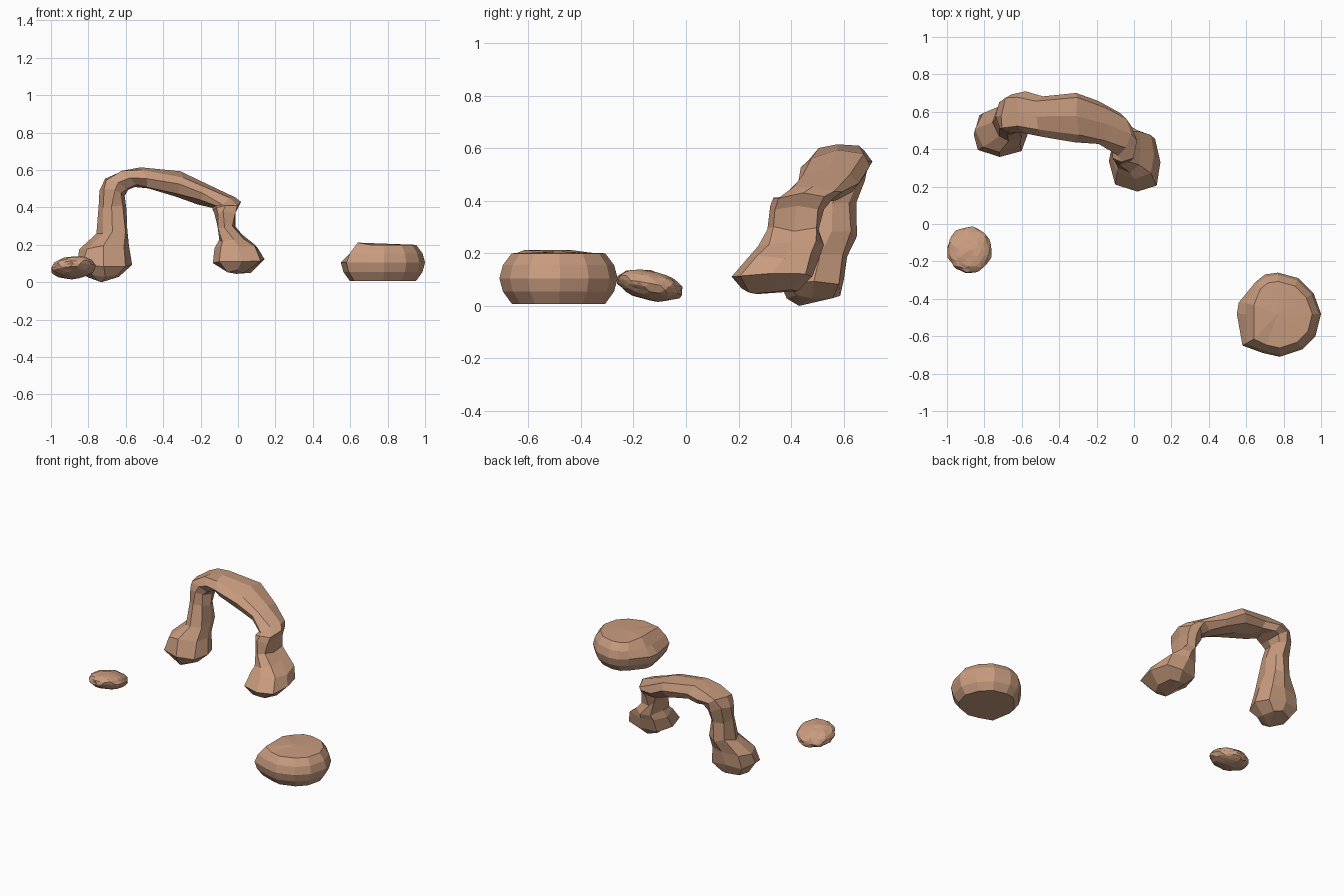
import bpy
import bmesh
import math
import random
from mathutils import Vector

random.seed(4)

cube = bpy.data.objects.get("Cube")
if cube:
    bpy.data.objects.remove(cube)

# One sandstone colour for every rock
stone = bpy.data.materials.new("sandstone")
stone.use_nodes = True
color = (0.58, 0.33, 0.21, 1)
stone.diffuse_color = color
shader = stone.node_tree.nodes["Principled BSDF"]
shader.inputs["Base Color"].default_value = color
shader.inputs["Roughness"].default_value = 0.9


def finish(name, bm):
    """Turn a bmesh into a flat shaded stone object."""
    bmesh.ops.recalc_face_normals(bm, faces=bm.faces)
    mesh = bpy.data.meshes.new(name)
    bm.to_mesh(mesh)
    bm.free()
    mesh.materials.append(stone)
    obj = bpy.data.objects.new(name, mesh)
    bpy.context.collection.objects.link(obj)
    return obj


def bridge(bm, lower, upper):
    """Join two rings of vertices with quads."""
    count = len(lower)
    for i in range(count):
        j = (i + 1) % count
        bm.faces.new((lower[i], lower[j], upper[j], upper[i]))


def fan(bm, ring, tip):
    """Close a ring with triangles that meet at a tip."""
    pole = bm.verts.new(tip)
    for i, vert in enumerate(ring):
        bm.faces.new((vert, ring[(i + 1) % len(ring)], pole))


def jitter(amount):
    return Vector([random.uniform(-amount, amount) for _ in range(3)])


# Natural arch: outer x, outer z, inner x, inner z, front y, back y
arch_sections = [
    (-.80, .03, -.63, .035, .39, .58),
    (-.865, .10, -.575, .085, .36, .61),
    (-.84, .18, -.58, .20, .39, .62),
    (-.75, .27, -.59, .28, .45, .64),
    (-.735, .40, -.60, .40, .48, .65),
    (-.735, .50, -.60, .47, .48, .68),
    (-.71, .56, -.59, .50, .48, .69),
    (-.63, .60, -.54, .51, .49, .70),
    (-.52, .625, -.47, .495, .47, .68),
    (-.30, .585, -.33, .465, .44, .71),
    (-.15, .52, -.22, .42, .42, .65),
    (-.02, .45, -.14, .40, .37, .60),
    (.01, .42, -.14, .385, .33, .55),
    (-.01, .37, -.13, .37, .31, .53),
    (-.01, .29, -.115, .30, .32, .51),
    (.04, .24, -.10, .22, .28, .52),
    (.11, .19, -.125, .19, .23, .52),
    (.15, .115, -.13, .10, .165, .49),
    (.06, .06, -.08, .065, .21, .43),
]


def build_arch(sides=8):
    bm = bmesh.new()
    rings = []
    for ox, oz, ix, iz, front, back in arch_sections:
        outer = Vector((ox, 0, oz))
        inner = Vector((ix, 0, iz))
        middle = (outer + inner) / 2 + Vector((0, (front + back) / 2, 0))
        across = (outer - inner) / 2
        depth = Vector((0, (back - front) / 2, 0))
        ring = []
        for i in range(sides):
            angle = math.tau * i / sides
            corner = 1.08 if i % 2 else 1.0
            offset = across * math.cos(angle) + depth * math.sin(angle)
            ring.append(bm.verts.new(middle + offset * corner + jitter(.011)))
        rings.append(ring)
    for lower, upper in zip(rings, rings[1:]):
        bridge(bm, lower, upper)
    fan(bm, rings[0], (-.73, .43, 0))
    fan(bm, rings[-1], (-.01, .27, .045))
    return finish("rock_arch", bm)


# Large boulder: widest outline seen from above
boulder_outline = [
    (.58, -.65), (.55, -.48), (.56, -.42), (.65, -.31), (.70, -.27),
    (.77, -.26), (.88, -.29), (.96, -.37), (1.0, -.48), (.97, -.60),
    (.90, -.67), (.78, -.71), (.69, -.69),
]


def build_boulder():
    bm = bmesh.new()
    center = Vector((.775, -.485))
    rings = []
    for z, scale in ((.008, .79), (.055, .94), (.105, 1), (.155, .94), (.20, .79)):
        # The left side is cut by a sloping face above the widest point
        cut = .55 + max(0, z - .105) * .95
        ring = []
        for point in boulder_outline:
            x, y = center + (Vector(point) - center) * scale
            rise = .012 if z > .19 and x < .66 else 0
            ring.append(bm.verts.new((max(x, cut), y, z + rise)))
        rings.append(ring)
    for lower, upper in zip(rings, rings[1:]):
        bridge(bm, lower, upper)
    bm.faces.new(rings[0])
    fan(bm, rings[-1], (.77, -.48, .207))
    return finish("large_boulder", bm)


# Small stone: a lumpy flattened ball that dips toward the back
def build_stone():
    bm = bmesh.new()
    bmesh.ops.create_icosphere(bm, subdivisions=3, radius=1)
    for vert in bm.verts:
        p = vert.co * random.uniform(.94, 1.04)
        z = .078 + .057 * p.z - .022 * p.y + .008 * p.x
        vert.co = (-.88 + .12 * p.x, -.138 + .126 * p.y, max(z, .01))
    return finish("small_stone", bm)


build_arch()
build_boulder()
build_stone()
